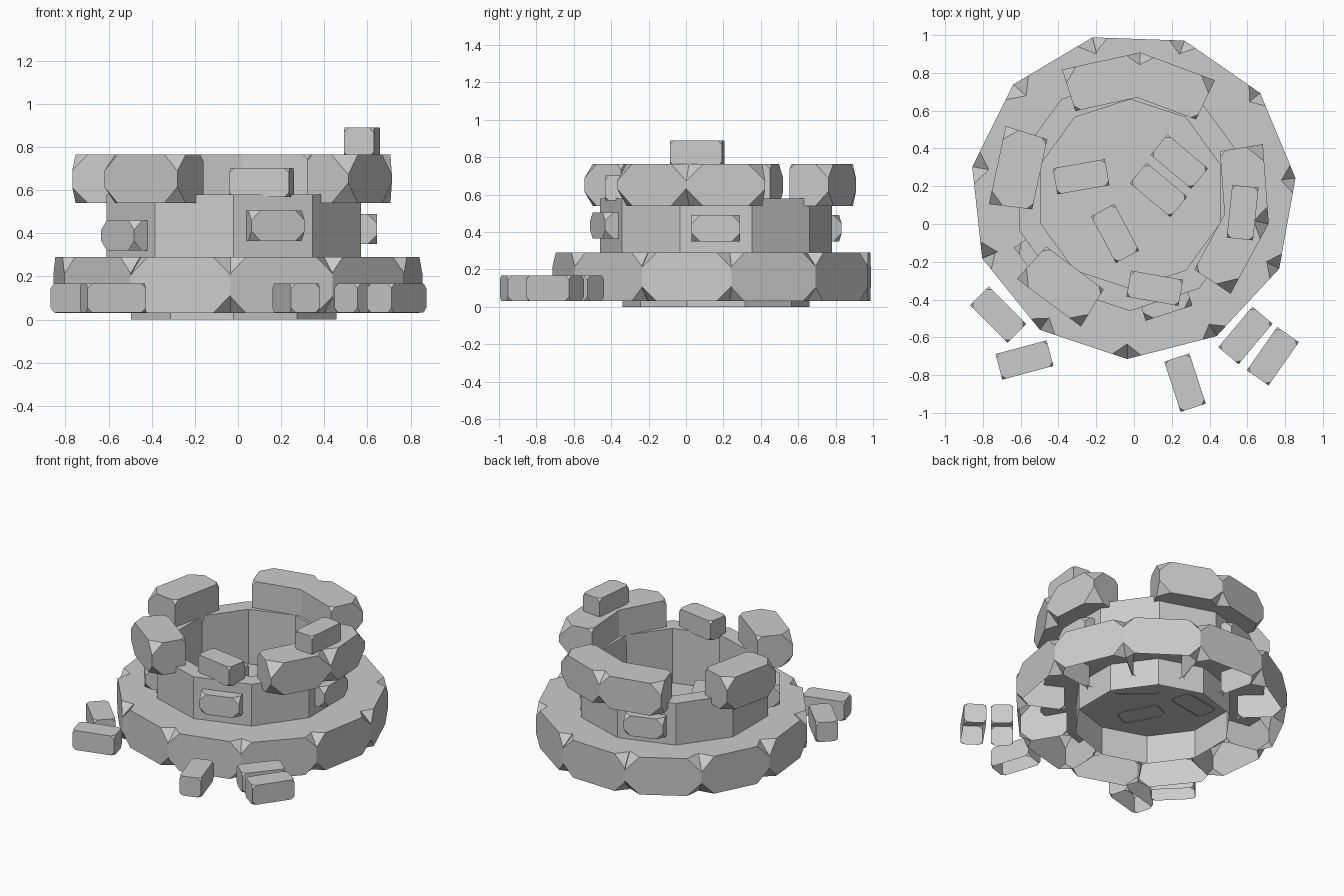
import bpy, bmesh, math, random
from mathutils import Matrix, Vector

random.seed(4)
cube = bpy.data.objects.get("Cube")
if cube:
    bpy.data.objects.remove(cube, do_unlink=True)

stone_grey = bpy.data.materials.new("stone_grey")
stone_grey.use_nodes = True
GREY = (0.6, 0.6, 0.6, 1)
stone_grey.diffuse_color = GREY
stone_grey.node_tree.nodes["Principled BSDF"].inputs["Base Color"].default_value = GREY

CENTRE = Vector((-0.02, 0.16, 0))
BASE_CENTRE = Vector((-0.005, 0.15, 0))
SLOT = math.tau / 11          # eleven blocks in each ring
SIDE = math.tau / 10          # ten sides on the shaft


def finish(bm, name):
    mesh = bpy.data.meshes.new(name)
    bm.to_mesh(mesh)
    bm.free()
    mesh.materials.append(stone_grey)
    obj = bpy.data.objects.new(name, mesh)
    bpy.context.collection.objects.link(obj)


def polar(r, a, z=0, centre=CENTRE):
    return centre + Vector((r * math.cos(a), r * math.sin(a), z))


def chip(bm, verts, size):
    bmesh.ops.bevel(bm, geom=verts, offset=size, segments=1,
                    affect='VERTICES', clamp_overlap=True)


def remove_facing(bm, direction):
    """Leave a block open on the side that faces the given way."""
    bm.normal_update()
    hidden = [f for f in bm.faces if f.normal.dot(direction) > 0.95]
    bmesh.ops.delete(bm, geom=hidden, context='FACES')


def ring_block(name, angle, inner, outer, inner_half, z0, z1, centre, is_open):
    """Block on a ring slot: chipped at its outer corners, crisper inside."""
    middle = angle + SLOT / 2
    out = Vector((math.cos(middle), math.sin(middle), 0))
    along = Vector((-out.y, out.x, 0))
    far, half = outer * math.cos(SLOT / 2), outer * math.sin(SLOT / 2)
    bm = bmesh.new()
    rings = []
    for z in (z0, z1):
        rings.append([bm.verts.new(centre + out * d + along * w + Vector((0, 0, z)))
                      for d, w in ((inner, -inner_half), (far, -half),
                                   (far, half), (inner, inner_half))])
    low, high = rings
    bm.faces.new(low)
    bm.faces.new(high)
    for i in range(4):
        j = (i + 1) % 4
        bm.faces.new((low[i], low[j], high[j], high[i]))
    bmesh.ops.recalc_face_normals(bm, faces=bm.faces)
    inside = [ring[i] for ring in rings for i in (0, 3)]
    outside = [ring[i] for ring in rings for i in (1, 2)]
    chip(bm, outside, random.uniform(0.07, 0.095))
    chip(bm, inside, 0.03)
    if is_open:
        remove_facing(bm, Vector((0, 0, -1)))
        remove_facing(bm, -out)
    finish(bm, name)


def brick(name, x, y, z, angle, size=(0.28, 0.14, 0.135), corner=0.022, is_open=False):
    bm = bmesh.new()
    bmesh.ops.create_cube(bm, size=1)
    bmesh.ops.scale(bm, vec=size, verts=bm.verts)
    chip(bm, bm.verts[:], corner)
    if is_open:
        remove_facing(bm, Vector((0, 0, -1)))
    bmesh.ops.transform(bm, verts=bm.verts, matrix=Matrix.Translation((x, y, z))
                        @ Matrix.Rotation(angle, 4, 'Z'))
    finish(bm, name)


# Ten-sided shaft: inner wall, flat rim, outer wall and a ledge under the blocks
bm = bmesh.new()
profile = [(0.5, 0), (0.5, 0.2), (0.5, 0.58), (0.62, 0.58), (0.62, 0.2),
           (0.73, 0.2), (0.73, 0.19), (0.5, 0.19)]
loops = [[bm.verts.new(polar(r, -math.pi / 2 + k * SIDE, z)) for k in range(10)]
         for r, z in profile]
for a, b in zip(loops, loops[1:]):
    for k in range(10):
        n = (k + 1) % 10
        bm.faces.new((a[k], a[n], b[n], b[k]))
bmesh.ops.recalc_face_normals(bm, faces=bm.faces)
finish(bm, "shaft_wall")

# Floor across the shaft
bm = bmesh.new()
bm.faces.new([bm.verts.new(polar(0.5, -math.pi / 2 + k * SIDE, 0.2)) for k in range(10)])
finish(bm, "shaft_floor")

# Lower ring of blocks, complete, hollow underneath
for k in range(11):
    ring_block(f"base_block_{k}", math.radians(-92) + k * SLOT, 0.53, 0.865, 0.16,
               0.03, 0.29, BASE_CENTRE, True)

# Upper ring of blocks, broken by gaps
for slot in (0, 1, 3, 5, 8, 9):
    ring_block(f"top_block_{slot}", math.radians(86) + (slot - 1) * SLOT, 0.49, 0.75, 0.19,
               0.54, 0.765, CENTRE, False)

# Bricks standing proud of the shaft wall
for i, (deg, z) in enumerate(((0, 0.42), (-72, 0.435), (-144, 0.39), (108, 0.42))):
    a = math.radians(deg)
    p = polar(0.58, a)
    brick(f"wall_brick_{i}", p.x, p.y, z, a + math.pi / 2, (0.26, 0.17, 0.14), 0.045)

# Fallen bricks: on the ground, on the shaft floor, and on the broken top
fallen = {
    "ground_brick": (0.1, True, [(-0.72, -0.48, -45), (-0.58, -0.72, 15), (0.27, -0.84, -72),
                                 (0.59, -0.59, 50), (0.735, -0.7, 55)]),
    "floor_brick": (0.262, True, [(-0.28, 0.25, 10), (0.24, 0.33, -40),
                                  (0.13, 0.18, -40), (-0.1, -0.05, -62)]),
    "rim_brick": (0.635, False, [(0.11, -0.34, -10)]),
    "crown_brick": (0.822, False, [(0.575, 0.06, 84)]),
}
for name, (z, is_open, places) in fallen.items():
    for i, (x, y, deg) in enumerate(places):
        brick(f"{name}_{i}", x, y, z, math.radians(deg), is_open=is_open)
